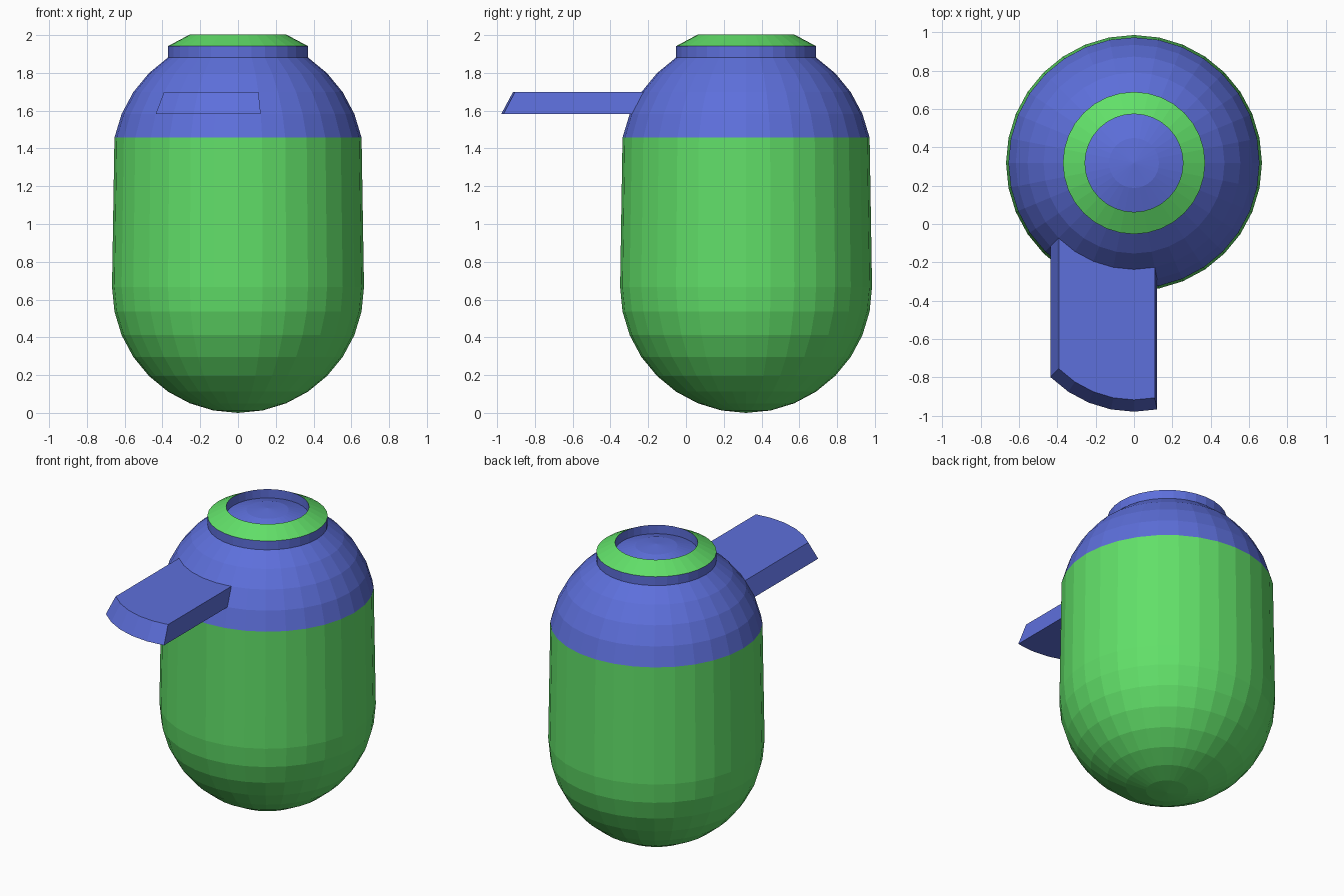
import bpy, bmesh
from math import sin, cos, radians, tau

if "Cube" in bpy.data.objects:
    bpy.data.objects.remove(bpy.data.objects["Cube"])

SIDES = 32
R = 0.667          # radius of the capsule
CY = 0.318         # the body axis sits behind the origin
LOW, HIGH = 0.667, 1.327   # centres of the lower and upper half spheres
LIP = 0.06         # how far the top ring is raised
BRIM = 0.68        # how far the brim reaches forward


def material(name, rgb):
    m = bpy.data.materials.new(name)
    m.diffuse_color = (*rgb, 1)
    m.use_nodes = True
    m.node_tree.nodes["Principled BSDF"].inputs["Base Color"].default_value = m.diffuse_color
    return m


green = material("green", (0.12, 0.74, 0.14))
blue = material("blue", (0.11, 0.16, 0.71))


def arc(centre, start, end, step):
    """Points (radius, height) on the capsule's round end, angles from the top pole."""
    return [(R * sin(radians(a * 11.25)), centre + R * cos(radians(a * 11.25)))
            for a in range(start, end + step, step)]


def lathe(bm, profile):
    """Revolve a bottom-to-top profile; returns faces as rows[ring][side]."""
    rings = [[bm.verts.new((r * sin(tau * k / SIDES), CY - r * cos(tau * k / SIDES), z))
              for k in range(SIDES)] for r, z in profile]
    return [[bm.faces.new((a[k], a[(k + 1) % SIDES], b[(k + 1) % SIDES], b[k]))
             for k in range(SIDES)] for a, b in zip(rings, rings[1:])]


def finish(bm, name, mat):
    bmesh.ops.remove_doubles(bm, verts=bm.verts, dist=1e-4)
    mesh = bpy.data.meshes.new(name)
    bm.to_mesh(mesh)
    bm.free()
    mesh.materials.append(mat)
    obj = bpy.data.objects.new(name, mesh)
    bpy.context.collection.objects.link(obj)


# Rounded body, up to the colour border
bm = bmesh.new()
lathe(bm, arc(LOW, 16, 8, -1) + arc(HIGH, 7, 7, -1))
finish(bm, "body", green)

# Dome with raised collar, inner wall and recessed crown
dome = arc(HIGH, 7, 3, -1)
crown = arc(HIGH, 2, 0, -1)
outer = (dome[-1][0], dome[-1][1] + LIP)
inner = (crown[0][0], crown[0][1] + LIP)
bm = bmesh.new()
rows = lathe(bm, dome + [outer])
lathe(bm, [inner] + crown)

# Brim: five dome faces, off centre, pulled straight forward
faces = [rows[1][k] for k in range(-4, 1)]
out = bmesh.ops.extrude_face_region(bm, geom=faces)
bmesh.ops.translate(bm, vec=(0, -BRIM, 0),
                    verts=[g for g in out["geom"] if isinstance(g, bmesh.types.BMVert)])
left = [f for f in faces if f.is_valid]
if left:
    bmesh.ops.delete(bm, geom=left, context='FACES_ONLY')
finish(bm, "dome_and_brim", blue)

# Sloped ring on top of the collar
bm = bmesh.new()
lathe(bm, [outer, inner])
finish(bm, "top_ring", green)
